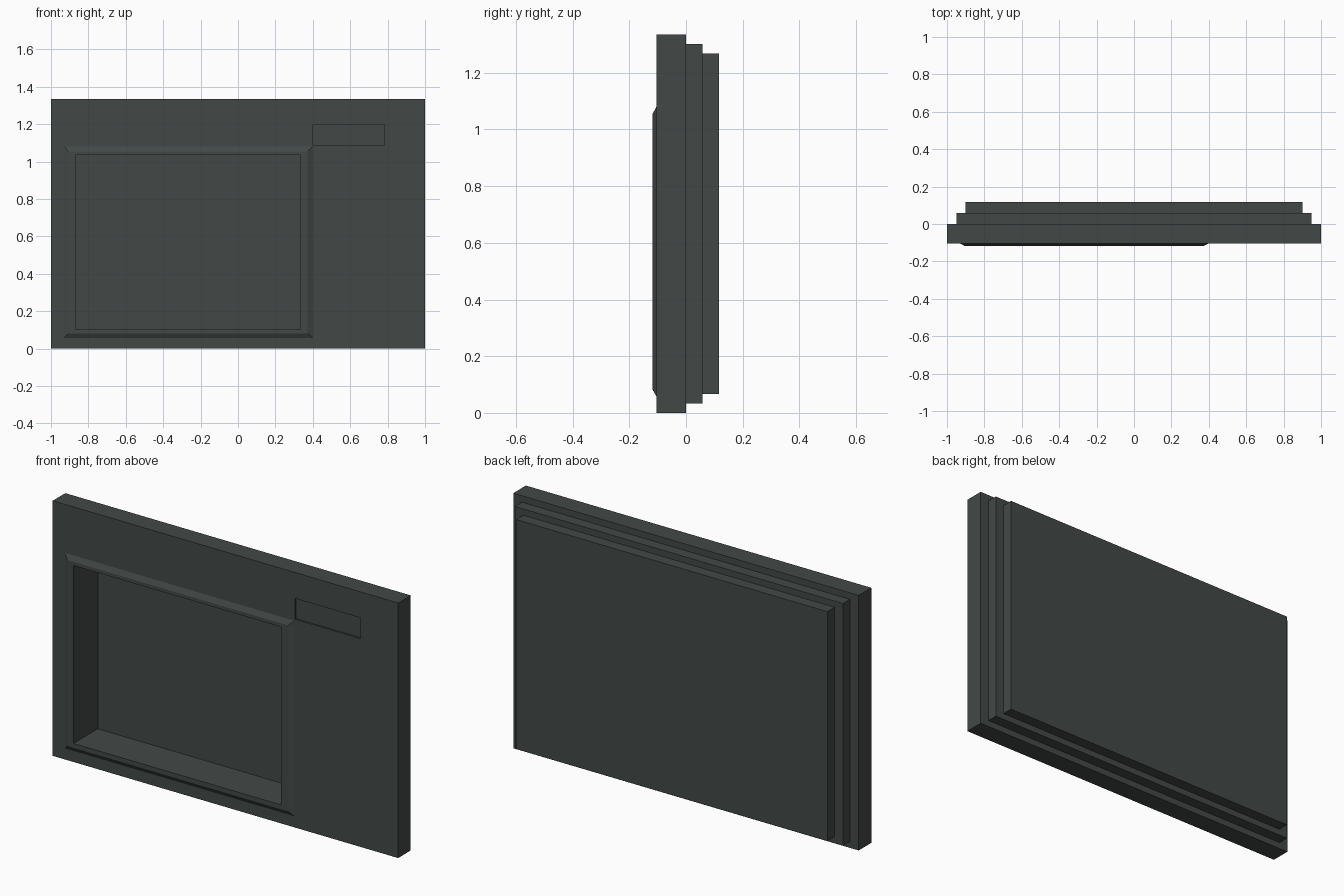
import bpy, bmesh

if "Cube" in bpy.data.objects:
    bpy.data.objects.remove(bpy.data.objects["Cube"])

charcoal = bpy.data.materials.new("charcoal_grey")
charcoal.diffuse_color = (0.055, 0.066, 0.063, 1)
charcoal.use_nodes = True
charcoal.node_tree.nodes["Principled BSDF"].inputs["Base Color"].default_value = charcoal.diffuse_color


def rect_shell(name, loops):
    """Closed solid skinned through rectangles (x0, x1, z0, z1, y)."""
    bm = bmesh.new()
    rings = [[bm.verts.new(p) for p in ((x0, y, z0), (x1, y, z0), (x1, y, z1), (x0, y, z1))]
             for x0, x1, z0, z1, y in loops]
    for a, b in zip(rings, rings[1:]):
        for i in range(4):
            j = (i + 1) % 4
            bm.faces.new((a[i], a[j], b[j], b[i]))
    bm.faces.new(rings[0])
    bm.faces.new(rings[-1])
    bmesh.ops.recalc_face_normals(bm, faces=bm.faces)
    mesh = bpy.data.meshes.new(name)
    bm.to_mesh(mesh)
    bm.free()
    mesh.materials.append(charcoal)
    obj = bpy.data.objects.new(name, mesh)
    bpy.context.collection.objects.link(obj)
    return obj


# Casing: stepped back, front slab, raised bezel, deep screen recess
casing = rect_shell("panel_casing", [
    (-0.90, 0.90, 0.067, 1.268, 0.117),    # rear step
    (-0.90, 0.90, 0.067, 1.268, 0.058),
    (-0.95, 0.95, 0.034, 1.301, 0.058),    # middle step
    (-0.95, 0.95, 0.034, 1.301, 0.0),
    (-1.00, 1.00, 0.0, 1.335, 0.0),        # front slab
    (-1.00, 1.00, 0.0, 1.335, -0.104),
    (-0.93, 0.40, 0.058, 1.081, -0.104),   # bezel slope
    (-0.905, 0.372, 0.082, 1.055, -0.118),
    (-0.87, 0.333, 0.105, 1.036, -0.118),  # screen opening
    (-0.87, 0.333, 0.105, 1.036, 0.083),
])

# Shallow label recess at the upper right
cutter = rect_shell("label_recess_cutter", [
    (0.402, 0.782, 1.090, 1.199, -0.15),
    (0.402, 0.782, 1.090, 1.199, -0.095),
])
cutter.hide_render = True
cutter.hide_set(True)
cut = casing.modifiers.new("label_recess", 'BOOLEAN')
cut.operation = 'DIFFERENCE'
cut.solver = 'EXACT'
cut.object = cutter
